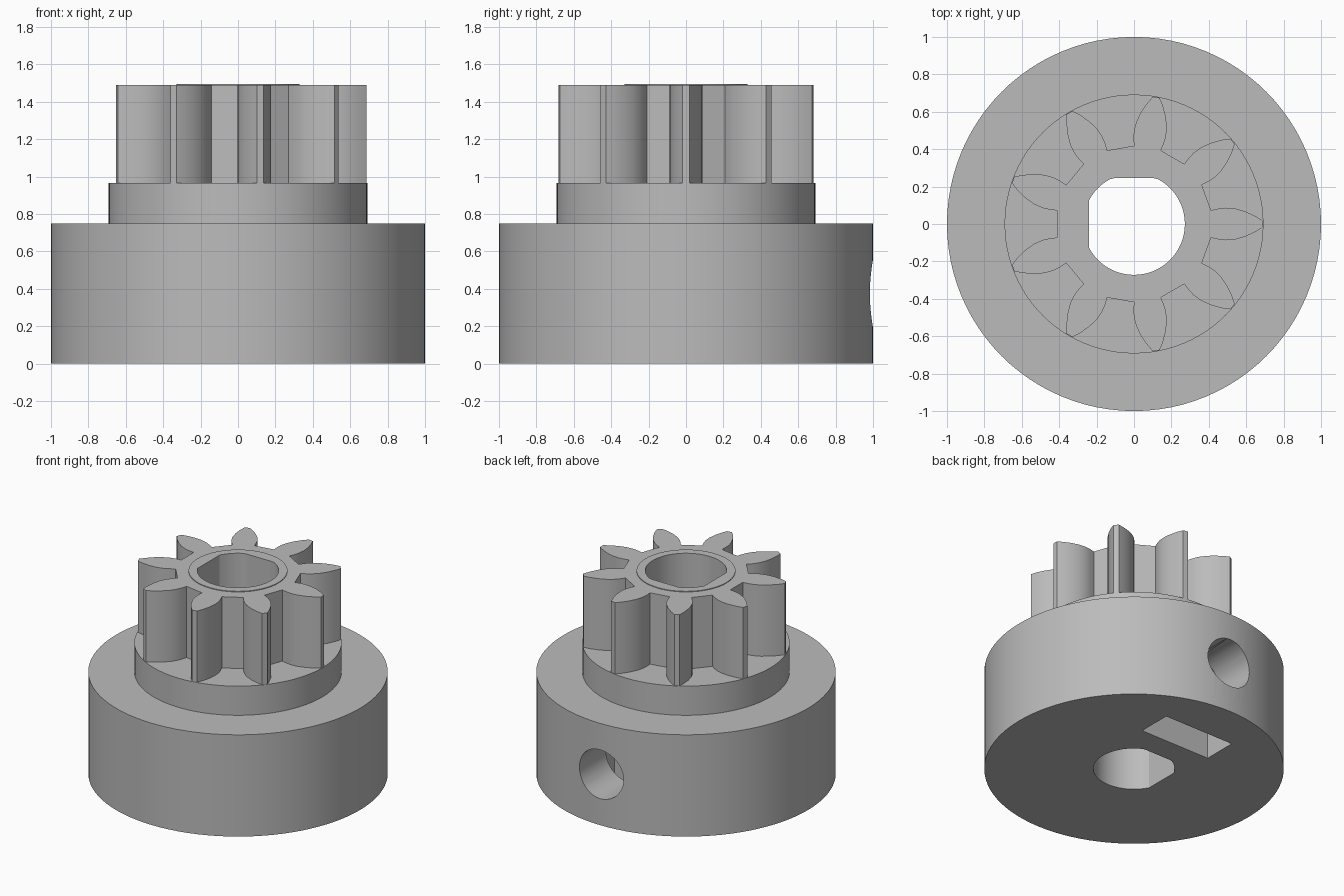
import bpy, bmesh
from math import pi, cos, sin, radians, asin
from mathutils import Matrix, Vector

if "Cube" in bpy.data.objects:
    bpy.data.objects.remove(bpy.data.objects["Cube"], do_unlink=True)

grey = bpy.data.materials.new("plain grey")
grey.use_nodes = True
grey.diffuse_color = (0.5, 0.5, 0.5, 1)
grey.node_tree.nodes["Principled BSDF"].inputs["Base Color"].default_value = (0.5, 0.5, 0.5, 1)

BASE_TOP, COLLAR_TOP, GEAR_TOP = 0.75, 0.965, 1.49


def prism(name, outline, z0, z1, matrix=Matrix()):
    """Extrude a closed outline from z0 to z1."""
    bm = bmesh.new()
    face = bm.faces.new([bm.verts.new((x, y, z0)) for x, y in outline])
    extruded = bmesh.ops.extrude_face_region(bm, geom=[face])["geom"]
    bmesh.ops.translate(bm, vec=(0, 0, z1 - z0),
                        verts=[v for v in extruded if isinstance(v, bmesh.types.BMVert)])
    bmesh.ops.transform(bm, matrix=matrix, verts=bm.verts)
    bmesh.ops.recalc_face_normals(bm, faces=bm.faces)
    mesh = bpy.data.meshes.new(name)
    bm.to_mesh(mesh)
    bm.free()
    mesh.materials.append(grey)
    obj = bpy.data.objects.new(name, mesh)
    bpy.context.collection.objects.link(obj)
    return obj


def circle(radius, sides, start=0.0):
    return [(radius * cos(start + 2 * pi * i / sides), radius * sin(start + 2 * pi * i / sides))
            for i in range(sides)]


def boolean(obj, other, operation="DIFFERENCE"):
    mod = obj.modifiers.new(operation.title(), "BOOLEAN")
    mod.operation, mod.object, mod.solver = operation, other, "EXACT"
    bpy.context.view_layer.update()
    result = bpy.data.meshes.new_from_object(
        obj.evaluated_get(bpy.context.evaluated_depsgraph_get()))
    obj.modifiers.clear()
    obj.data = result


# Solid parts: wide base, narrower collar, toothed pinion and thin bore lip
base = prism("base", circle(1.0, 96), 0, BASE_TOP)
collar = prism("collar", circle(0.692, 96), BASE_TOP, COLLAR_TOP)

flank = [(0.412, 0.073), (0.45, 0.082), (0.49, 0.087), (0.54, 0.083),
         (0.596, 0.067), (0.65, 0.042), (0.688, 0.018)]
tooth = [(x, -y) for x, y in flank] + flank[::-1]
gear_outline = []
for i in range(9):
    turn = Matrix.Rotation(radians(40 * i), 2)
    gear_outline += [tuple(turn @ Vector(p)) for p in tooth]
pinion = prism("pinion", gear_outline, COLLAR_TOP, GEAR_TOP)
lip = prism("bore_lip", circle(0.33, 64), GEAR_TOP, GEAR_TOP + 0.005)

# Shaft bore with flats on the back and right
bore_outline = [(max(x, -0.24), min(y, 0.245)) for x, y in circle(0.272, 64)]
bore = prism("bore_cutter", bore_outline, -0.1, 2)

# Set screw hole on the back and its hexagonal nut pocket open at the bottom
along_y = Matrix.Translation((0, 0, 0.375)) @ Matrix.Rotation(-pi / 2, 4, "X")
screw = prism("screw_cutter", circle(0.18, 40), 0, 1.1, along_y)
nut_half = 0.285
nut = prism("nut_cutter", circle(nut_half / cos(pi / 6), 6, pi / 6), 0.425, 0.675, along_y)
slot = prism("slot_cutter", [(-nut_half, 0.425), (nut_half, 0.425),
                             (nut_half, 0.675), (-nut_half, 0.675)], -0.1, 0.375)

parts = (base, collar, pinion, lip)
for part in parts:
    boolean(part, bore)
for cutter in (screw, nut, slot):
    boolean(base, cutter)
for cutter in (bore, screw, nut, slot):
    bpy.data.objects.remove(cutter, do_unlink=True)

# Smooth round walls, sharp corners
for part in parts:
    bpy.ops.object.select_all(action="DESELECT")
    part.select_set(True)
    bpy.context.view_layer.objects.active = part
    bpy.ops.object.shade_smooth_by_angle(angle=radians(25))
